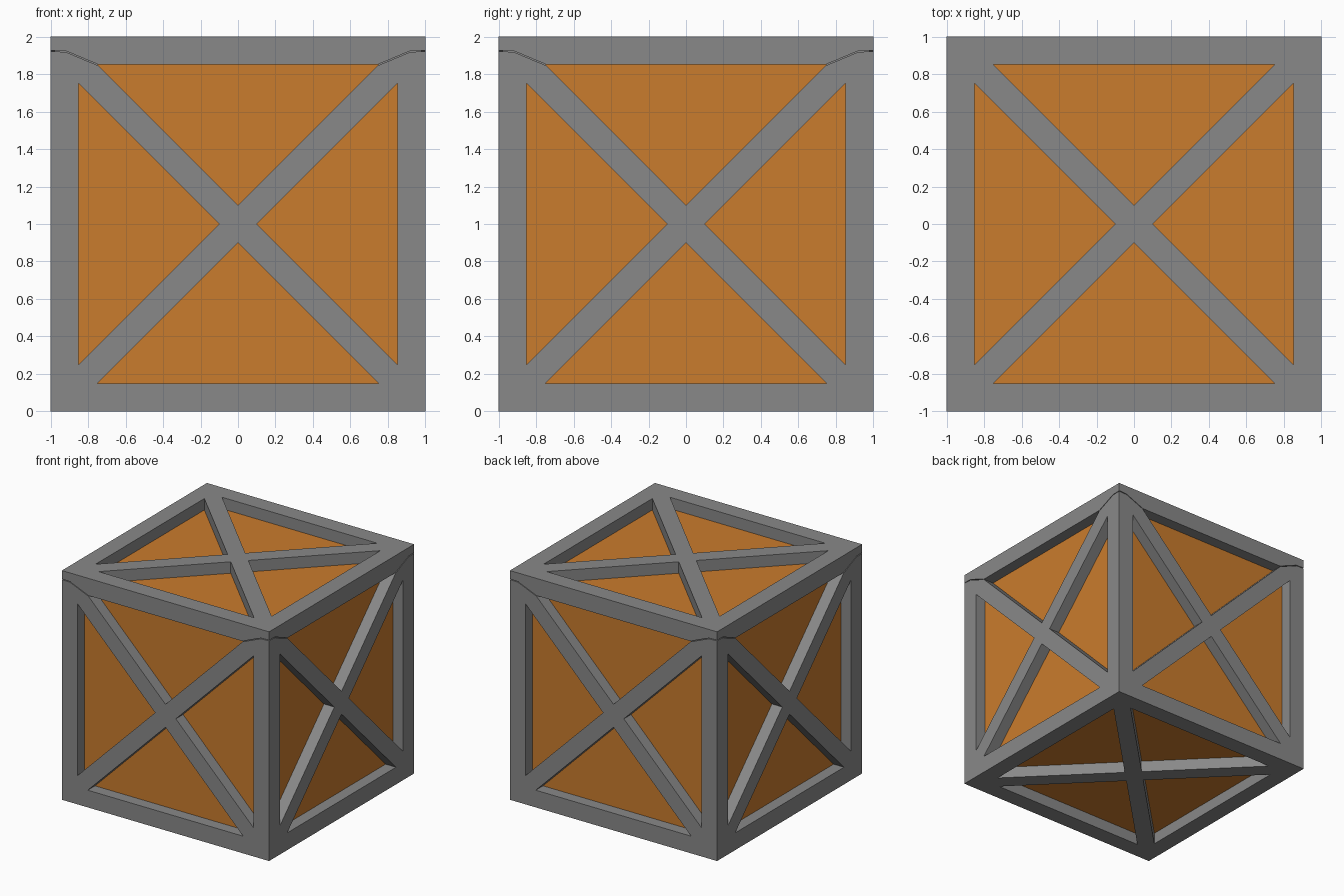
import bpy
import bmesh
from math import pi
from mathutils import Matrix, Vector

if "Cube" in bpy.data.objects:
    bpy.data.objects.remove(bpy.data.objects["Cube"], do_unlink=True)


def make_material(name, colour):
    mat = bpy.data.materials.new(name)
    mat.use_nodes = True
    mat.diffuse_color = (*colour, 1)
    mat.node_tree.nodes["Principled BSDF"].inputs["Base Color"].default_value = (*colour, 1)
    return mat


def make_object(name, bm):
    bmesh.ops.recalc_face_normals(bm, faces=bm.faces)
    mesh = bpy.data.meshes.new(name)
    bm.to_mesh(mesh)
    bm.free()
    obj = bpy.data.objects.new(name, mesh)
    bpy.context.collection.objects.link(obj)
    return obj


def add_prism(bm, outline, near, far, matrix):
    """Extrude an (x, z) outline along y, then turn it into place."""
    rings = [[bm.verts.new(matrix @ Vector((x, y, z))) for x, z in outline]
             for y in (near, far)]
    bm.faces.new(rings[0])
    bm.faces.new(rings[1])
    for i in range(len(outline)):
        j = (i + 1) % len(outline)
        bm.faces.new((rings[0][i], rings[0][j], rings[1][j], rings[1][i]))


def turn(angle, axis):
    return Matrix.Rotation(angle, 4, axis)


# Solid block, centred on the origin until the end
bm = bmesh.new()
bmesh.ops.create_cube(bm, size=2)
crate = make_object("crate", bm)

# Four triangular recesses on each side leave the frame and cross braces
sides = [turn(k * pi / 2, 'Z') for k in range(4)]
sides += [turn(pi / 2, 'X'), turn(-pi / 2, 'X')]
triangle = [(-0.75, 0.85), (0.75, 0.85), (0, 0.1)]
bm = bmesh.new()
for side in sides:
    for k in range(4):
        add_prism(bm, triangle, -1.1, -0.9, side @ turn(k * pi / 2, 'Y'))
cutters = [make_object("recess_cutter", bm)]

# Thin lid seam across the upper corners of the upright sides
seam = [(0.75, 0.85), (0.92, 0.921), (1.05, 0.926)]
half = 0.003
for first in (0, 1):
    bm = bmesh.new()
    for side in sides[first:4:2]:
        for sign in (-1, 1):
            upper = [(sign * x, z + half) for x, z in seam]
            lower = [(sign * x, z - half) for x, z in reversed(seam)]
            add_prism(bm, upper + lower, -1.1, -0.98, side)
    cutters.append(make_object("seam_cutter", bm))

for cutter in cutters:
    cutter.hide_render = True
    cut = crate.modifiers.new(cutter.name, 'BOOLEAN')
    cut.operation = 'DIFFERENCE'
    cut.solver = 'EXACT'
    cut.object = cutter

# Bake the cuts and drop the cutters
bpy.context.view_layer.update()
depsgraph = bpy.context.evaluated_depsgraph_get()
mesh = bpy.data.meshes.new_from_object(crate.evaluated_get(depsgraph))
crate.modifiers.clear()
crate.data = mesh
for cutter in cutters:
    bpy.data.objects.remove(cutter, do_unlink=True)

# Grey frame, orange recess floors
mesh.materials.clear()
mesh.materials.append(make_material("frame_grey", (0.25, 0.25, 0.25)))
mesh.materials.append(make_material("panel_orange", (0.59, 0.2, 0.026)))
for face in mesh.polygons:
    depth = face.center.dot(face.normal)
    on_axis = max(abs(n) for n in face.normal) > 0.99
    face.material_index = int(on_axis and abs(depth - 0.9) < 0.005)
    face.use_smooth = False

mesh.transform(Matrix.Translation((0, 0, 1)))
